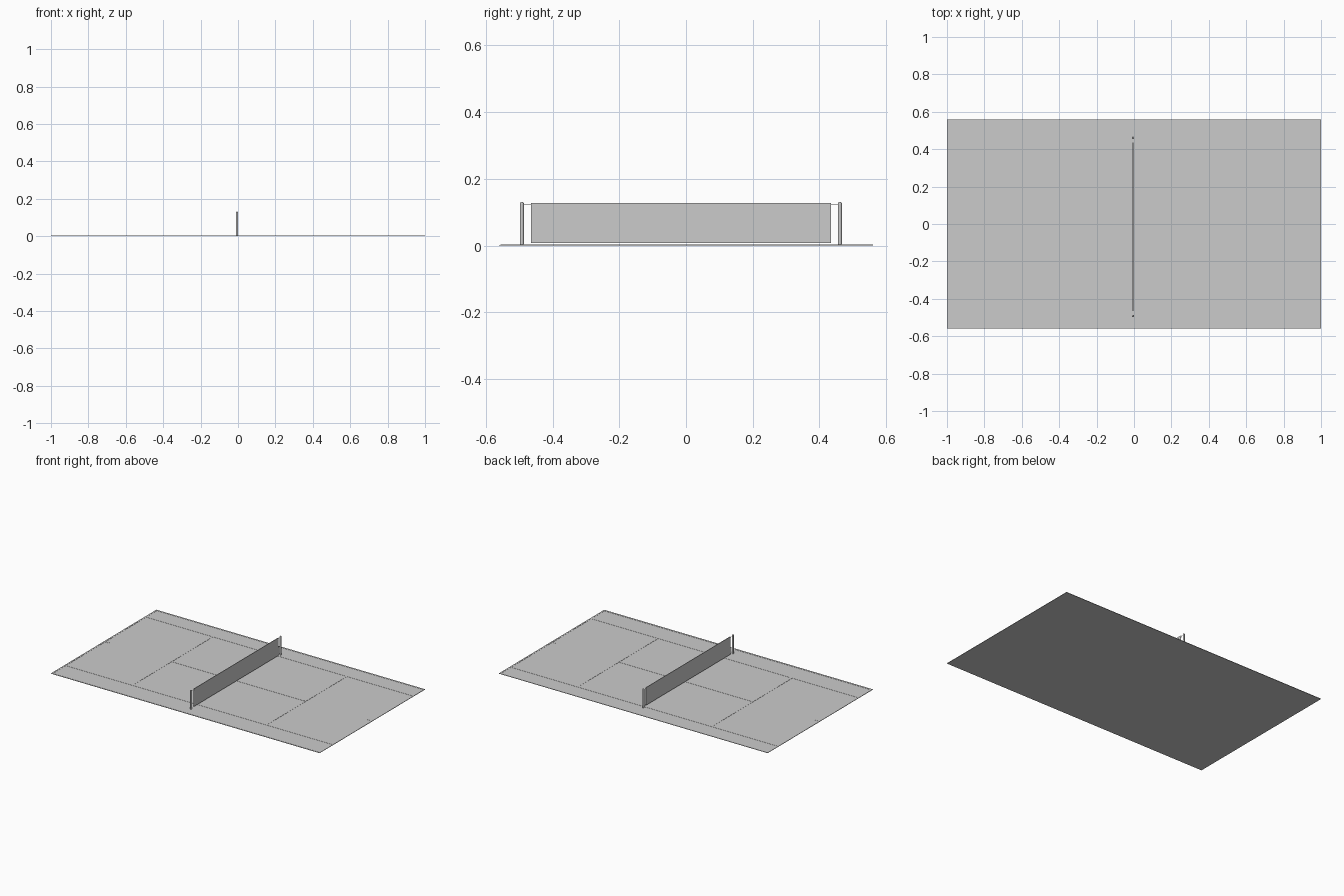
import bpy
import math

if "Cube" in bpy.data.objects:
    bpy.data.objects.remove(bpy.data.objects["Cube"])


def box(name, x0, x1, y0, y1, z0, z1):
    bpy.ops.mesh.primitive_cube_add(size=1, location=((x0 + x1) / 2, (y0 + y1) / 2, (z0 + z1) / 2))
    o = bpy.context.object
    o.name = name
    o.scale = (x1 - x0, y1 - y0, z1 - z0)
    bpy.ops.object.transform_apply(location=False, rotation=False, scale=True)
    return o


TOP = 0.002
NET_X = -0.005


def line(name, x0, x1, y0, y1):
    return box(name, x0, x1, y0, y1, TOP - 0.001, TOP + 0.001)


# Court slab
box("court_surface", -1, 1, -0.56, 0.56, 0, TOP)

# Painted lines, slightly raised
line("doubles_sideline_left", -1, 0.99, 0.55, 0.56)
line("doubles_sideline_right", -1, 0.99, -0.556, -0.546)
line("singles_sideline_left", -0.99, 0.99, 0.437, 0.447)
line("singles_sideline_right", -0.99, 0.99, -0.418, -0.408)
line("centre_service_line", -0.495, 0.492, -0.001, 0.009)
for s, tag in ((-1, "west"), (1, "east")):
    bx = sorted((s * 0.99, s * 1.0))
    line("baseline_" + tag, *bx, -0.556, 0.56)
    sx = sorted((s * 0.493, s * 0.505))
    line("service_line_" + tag, *sx, -0.41, 0.44)
    mx = sorted((s * 0.962, s * 0.99))
    line("centre_mark_" + tag, *mx, -0.001, 0.008)

# Net panel and top tape
box("net", NET_X - 0.001, NET_X + 0.001, -0.465, 0.435, 0.008, 0.118)
box("net_tape", NET_X - 0.002, NET_X + 0.002, -0.465, 0.435, 0.116, 0.128)

# Posts with rounded tops
for y, tag in ((-0.492, "right"), (0.461, "left")):
    r = 0.006
    bpy.ops.mesh.primitive_cylinder_add(vertices=24, radius=r, depth=0.130 - TOP / 2,
                                        location=(NET_X, y, (0.131 + TOP / 2) / 2))
    post = bpy.context.object
    post.name = "post_" + tag
    bev = post.modifiers.new("round_top", 'BEVEL')
    bev.width = 0.004
    bev.segments = 3
    bev.limit_method = 'ANGLE'
    bev.angle_limit = math.radians(40)
    bpy.ops.object.shade_smooth_by_angle()

# Cable joining the tape to both posts
bpy.ops.mesh.primitive_cylinder_add(vertices=8, radius=0.0007, depth=0.953,
                                    location=(NET_X, -0.0155, 0.122), rotation=(math.pi / 2, 0, 0))
bpy.context.object.name = "net_cable"
